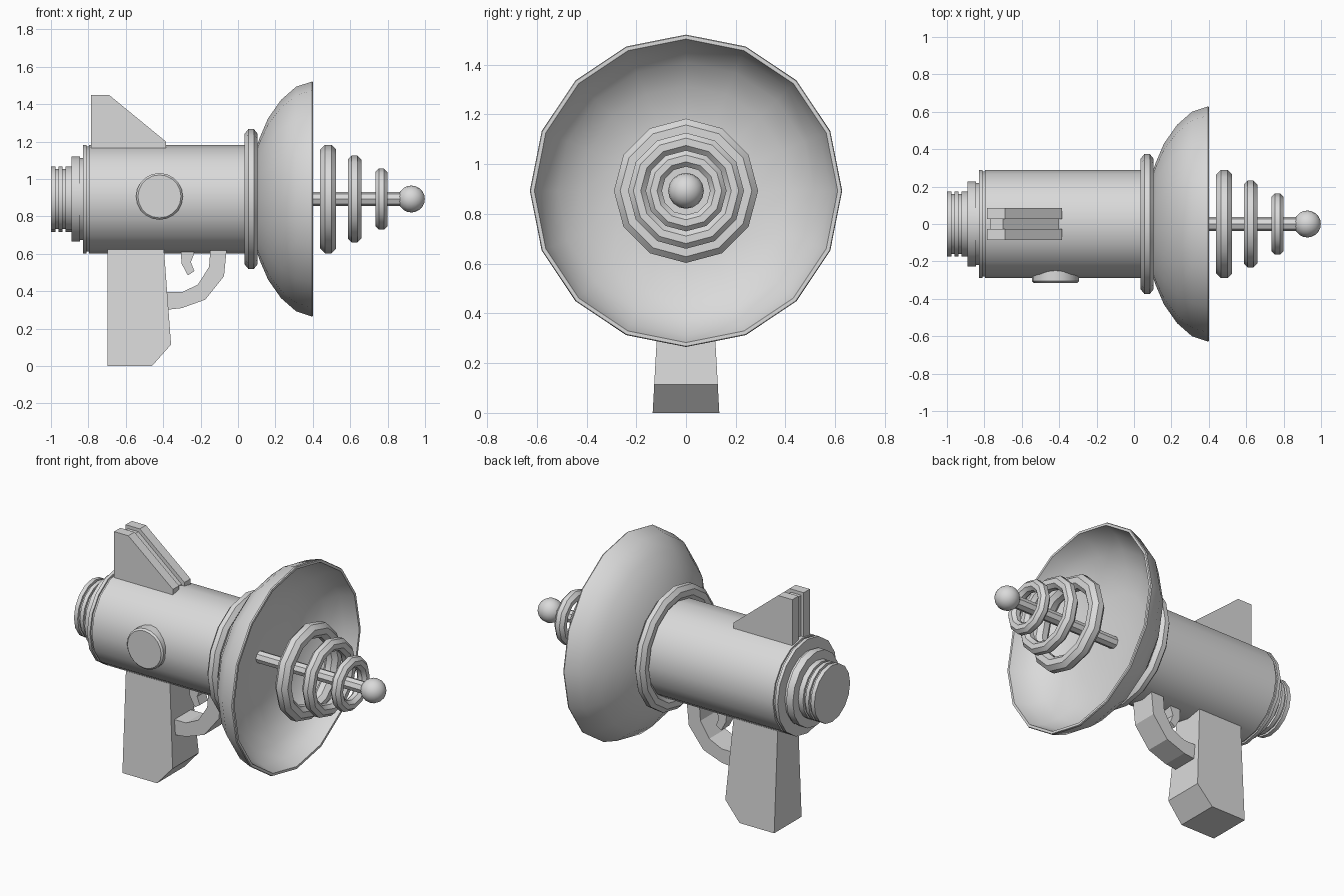
import bpy, bmesh, math
from mathutils import Matrix, Vector

if "Cube" in bpy.data.objects:
    bpy.data.objects.remove(bpy.data.objects["Cube"])

AXIS_Z = 0.893

grey = bpy.data.materials.new("light_grey")
grey.diffuse_color = (0.7, 0.7, 0.7, 1)
grey.use_nodes = True
grey.node_tree.nodes["Principled BSDF"].inputs["Base Color"].default_value = grey.diffuse_color


def finish(name, bm, smooth=True):
    bmesh.ops.recalc_face_normals(bm, faces=bm.faces)
    mesh = bpy.data.meshes.new(name)
    bm.to_mesh(mesh)
    bm.free()
    mesh.materials.append(grey)
    obj = bpy.data.objects.new(name, mesh)
    bpy.context.collection.objects.link(obj)
    if smooth:
        bpy.ops.object.select_all(action='DESELECT')
        obj.select_set(True)
        bpy.context.view_layer.objects.active = obj
        bpy.ops.object.shade_smooth_by_angle(angle=math.radians(35))
    return obj


def lathe(name, profile, sides=16, closed=False, matrix=None):
    """Spin (x, radius) points about the x axis; radius 0 makes a pole."""
    bm = bmesh.new()
    rings = []
    for x, r in profile:
        if r == 0:
            rings.append([bm.verts.new((x, 0, 0))] * sides)
        else:
            rings.append([bm.verts.new((x, r * math.sin(2 * math.pi * i / sides),
                                        r * math.cos(2 * math.pi * i / sides)))
                          for i in range(sides)])
    pairs = list(zip(rings, rings[1:]))
    if closed:
        pairs.append((rings[-1], rings[0]))
    for a, b in pairs:
        for i in range(sides):
            j = (i + 1) % sides
            bm.faces.new(list(dict.fromkeys((a[i], a[j], b[j], b[i]))))
    bm.transform(matrix or Matrix.Translation((0, 0, AXIS_Z)))
    return finish(name, bm)


def ring(name, x, outer, half_x, half_r, sides):
    """Torus with an octagonal cross-section."""
    angles = [math.radians(22.5 + 45 * k) for k in range(8)]
    s = 1 / math.cos(math.radians(22.5))
    pts = [(x + half_x * s * math.cos(a), outer - half_r + half_r * s * math.sin(a))
           for a in angles]
    lathe(name, pts, sides, closed=True)


def slab(name, profile, half_width, y=0):
    """Extrude an (x, z) outline along y; half_width may depend on z."""
    width = half_width if callable(half_width) else (lambda z: half_width)
    bm = bmesh.new()
    a = [bm.verts.new((x, y - width(z), z)) for x, z in profile]
    b = [bm.verts.new((x, y + width(z), z)) for x, z in profile]
    bm.faces.new(a)
    bm.faces.new(b[::-1])
    for i in range(len(a)):
        j = (i + 1) % len(a)
        bm.faces.new((a[i], a[j], b[j], b[i]))
    finish(name, bm, smooth=False)


# Barrel with grooved, stepped rear
lathe("body", [
    (-1.0, 0), (-1.0, 0.175), (-0.975, 0.175), (-0.975, 0.16), (-0.96, 0.16),
    (-0.96, 0.175), (-0.937, 0.175), (-0.937, 0.16), (-0.922, 0.16),
    (-0.922, 0.175), (-0.89, 0.175), (-0.89, 0.228), (-0.845, 0.228),
    (-0.845, 0.22), (-0.83, 0.22), (-0.83, 0.29), (-0.81, 0.29), (-0.81, 0.28),
    (-0.797, 0.28), (-0.797, 0.29), (0.12, 0.29), (0.12, 0)])

# Dish: outer shell, rim, inner bowl
lathe("dish", [
    (0.10, 0), (0.10, 0.28), (0.117, 0.33), (0.16, 0.43), (0.23, 0.53),
    (0.31, 0.6), (0.395, 0.628), (0.402, 0.625), (0.402, 0.61), (0.32, 0.582),
    (0.25, 0.515), (0.19, 0.42), (0.16, 0.29), (0.15, 0.14), (0.147, 0)])

# Collar and emitter rings
ring("collar", 0.07, 0.374, 0.035, 0.043, 16)
for i, (x, outer, hx) in enumerate([(0.482, 0.29, 0.043), (0.623, 0.233, 0.036),
                                    (0.767, 0.163, 0.033)]):
    ring(f"emitter_ring_{i + 1}", x, outer, hx, hx, 12)

# Antenna rod and ball tip
lathe("antenna_rod", [(0.13, 0), (0.13, 0.037), (0.9, 0.037), (0.9, 0)], 8)
R = 0.072
lathe("antenna_ball", [(0.927 - R * math.cos(math.pi * k / 10),
                        R * math.sin(math.pi * k / 10) if 0 < k < 10 else 0)
                       for k in range(11)], 16)

# Side dial, facing -y only
lathe("dial", [(0.2, 0), (0.2, 0.125), (0.306, 0.125), (0.316, 0.115), (0.316, 0)], 20,
      matrix=Matrix.Translation((-0.42, 0, 0.907)) @ Matrix.Rotation(-math.pi / 2, 4, 'Z'))

# Twin sight fins with a recessed filler between
for side, y in (("right", -0.056), ("left", 0.056)):
    slab(f"fin_{side}", [(-0.787, 1.1), (-0.787, 1.45), (-0.69, 1.45),
                         (-0.385, 1.2), (-0.385, 1.1)], 0.03, y)
slab("fin_core", [(-0.77, 1.1), (-0.77, 1.43), (-0.7, 1.43),
                  (-0.405, 1.185), (-0.405, 1.1)], 0.027)

# Grip, flaring towards the bottom
slab("grip", [(-0.697, 0.68), (-0.4, 0.68), (-0.358, 0.115), (-0.46, 0), (-0.697, 0)],
     lambda z: 0.134 - 0.055 * z)

# Trigger guard and trigger
slab("trigger_guard", [
    (-0.39, 0.30), (-0.30, 0.31), (-0.175, 0.355), (-0.075, 0.48), (-0.057, 0.66),
    (-0.145, 0.66), (-0.155, 0.53), (-0.215, 0.435), (-0.30, 0.395), (-0.39, 0.395)], 0.08)
slab("trigger", [(-0.305, 0.66), (-0.303, 0.55), (-0.268, 0.485), (-0.233, 0.508),
                 (-0.252, 0.555), (-0.235, 0.6), (-0.235, 0.66)], 0.04)
